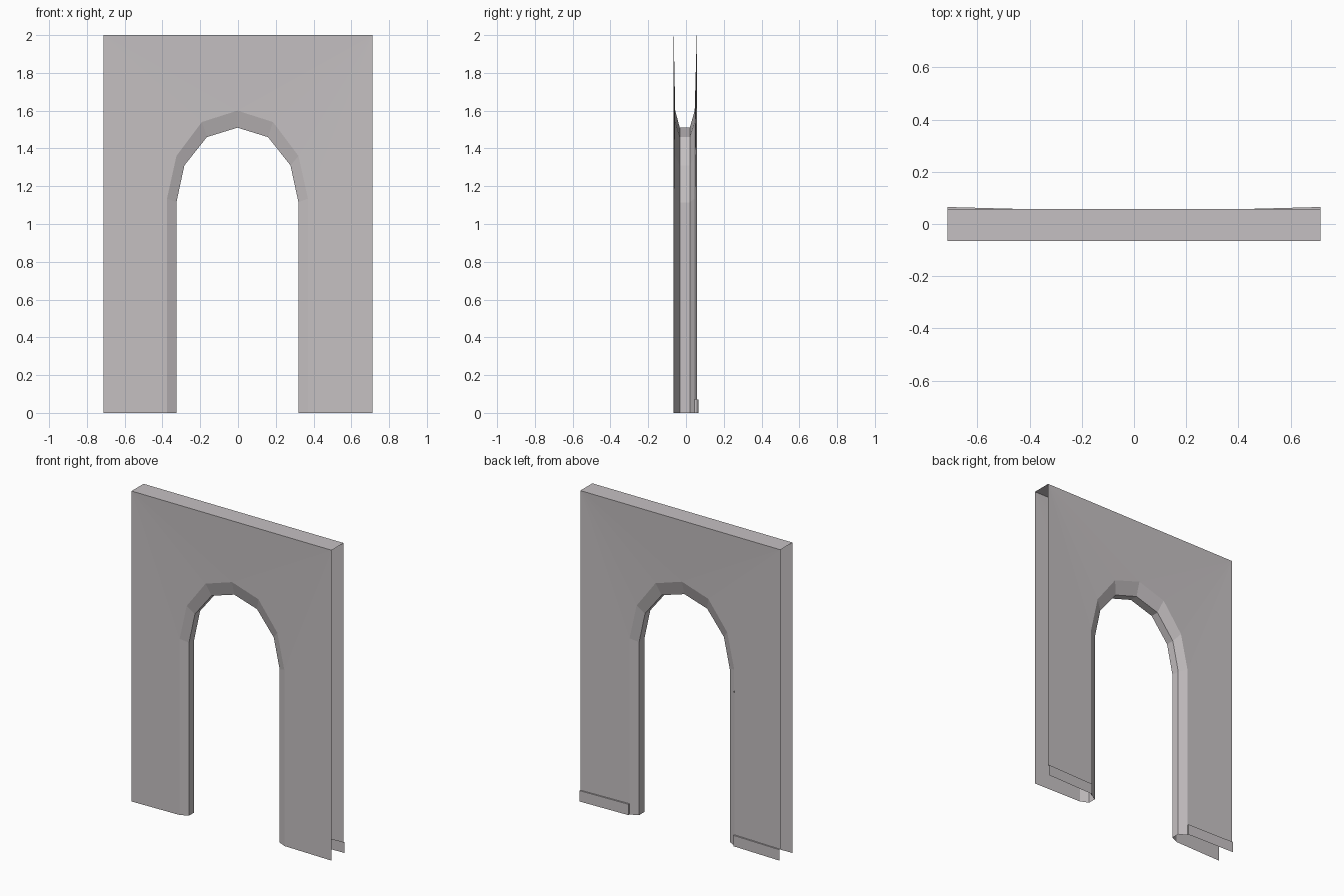
import bpy, bmesh
from mathutils import Vector

if "Cube" in bpy.data.objects:
    bpy.data.objects.remove(bpy.data.objects["Cube"])

stone = bpy.data.materials.new("pale warm grey")
stone.diffuse_color = (0.56, 0.53, 0.54, 1)
stone.use_nodes = True
stone.node_tree.nodes["Principled BSDF"].inputs["Base Color"].default_value = stone.diffuse_color

HALF, TOP, BASE_H, SHIFT = 0.713, 2.0, 0.07, -0.003
OUTER = [(0.374, 0), (0.373, 1.135), (0.323, 1.36), (0.188, 1.54), (0, 1.60)]
INNER = [(0.323, 0), (0.323, 1.115), (0.281, 1.31), (0.162, 1.46), (0, 1.51)]
# depth at the panel edge, arch rim and inside of the chamfer
FRONT = (-0.065, -0.057, -0.033)
BACK = (0.057, 0.046, 0.020)


def build(name, faces, seen_from):
    """Flat-shaded sheet whose faces all turn towards one point."""
    bm = bmesh.new()
    for pts in faces:
        f = bm.faces.new([bm.verts.new(p) for p in pts])
        f.normal_update()
        if f.normal.dot(Vector(seen_from) - f.calc_center_median()) < 0:
            f.normal_flip()
    bmesh.ops.remove_doubles(bm, verts=bm.verts, dist=0.0001)
    me = bpy.data.meshes.new(name)
    bm.to_mesh(me)
    bm.free()
    me.materials.append(stone)
    ob = bpy.data.objects.new(name, me)
    bpy.context.collection.objects.link(ob)
    return ob


def arch(half, y):
    """Full arch line, left foot to right foot."""
    pts = [(-x + SHIFT, y, z) for x, z in half]
    return pts + [(x + SHIFT, y, z) for x, z in half[-2::-1]]


def strip(a, b):
    return [(a[i], a[i + 1], b[i + 1], b[i]) for i in range(len(a) - 1)]


def wall(depths, foot):
    """Wall face fanned from its top corners around the arch rim."""
    edge, rim, _ = depths
    faces = [((-HALF, edge, TOP), (HALF, edge, TOP), (SHIFT, rim, OUTER[-1][1]))]
    for s in (-1, 1):
        corner = (s * HALF, edge, TOP)
        p = [(s * x + SHIFT, rim, max(z, foot)) for x, z in OUTER]
        faces.append((corner, (s * HALF, edge, foot), p[0], p[1]))
        faces += [(corner, p[i], p[i + 1]) for i in range(1, len(p) - 1)]
    return faces


# Front and back walls with their chamfered arch rims
for label, d, foot, eye in (("front", FRONT, 0, (0, -9, 1)),
                            ("back", BACK, BASE_H, (0, 9, 1))):
    build(label + "_wall", wall(d, foot), eye)
    build(label + "_arch_chamfer", strip(arch(OUTER, d[1]), arch(INNER, d[2])), eye)

# Underside of the arch
build("arch_lining", strip(arch(INNER, FRONT[2]), arch(INNER, BACK[2])), (0, 0, 0.8))

# Top cap
build("top_cap", [((-HALF, FRONT[0], TOP), (HALF, FRONT[0], TOP),
                   (HALF, BACK[0], TOP), (-HALF, BACK[0], TOP))], (0, 0, 9))

# Skirting boards on the back: face, top ledge and end by the opening
for side, s in (("left", -1), ("right", 1)):
    xo, xi = s * HALF, s * OUTER[0][0] + SHIFT
    yo, yi = 0.065, 0.056
    build(side + "_skirting", [
        ((xo, yo, 0), (xi, yi, 0), (xi, yi, BASE_H), (xo, yo, BASE_H)),
        ((xo, yo, BASE_H), (xi, yi, BASE_H), (xi, BACK[1], BASE_H), (xo, BACK[0], BASE_H)),
        ((xi, yi, 0), (xi, yi, BASE_H), (xi, BACK[1], BASE_H), (xi, BACK[1], 0)),
    ], (0, 9, 5))
